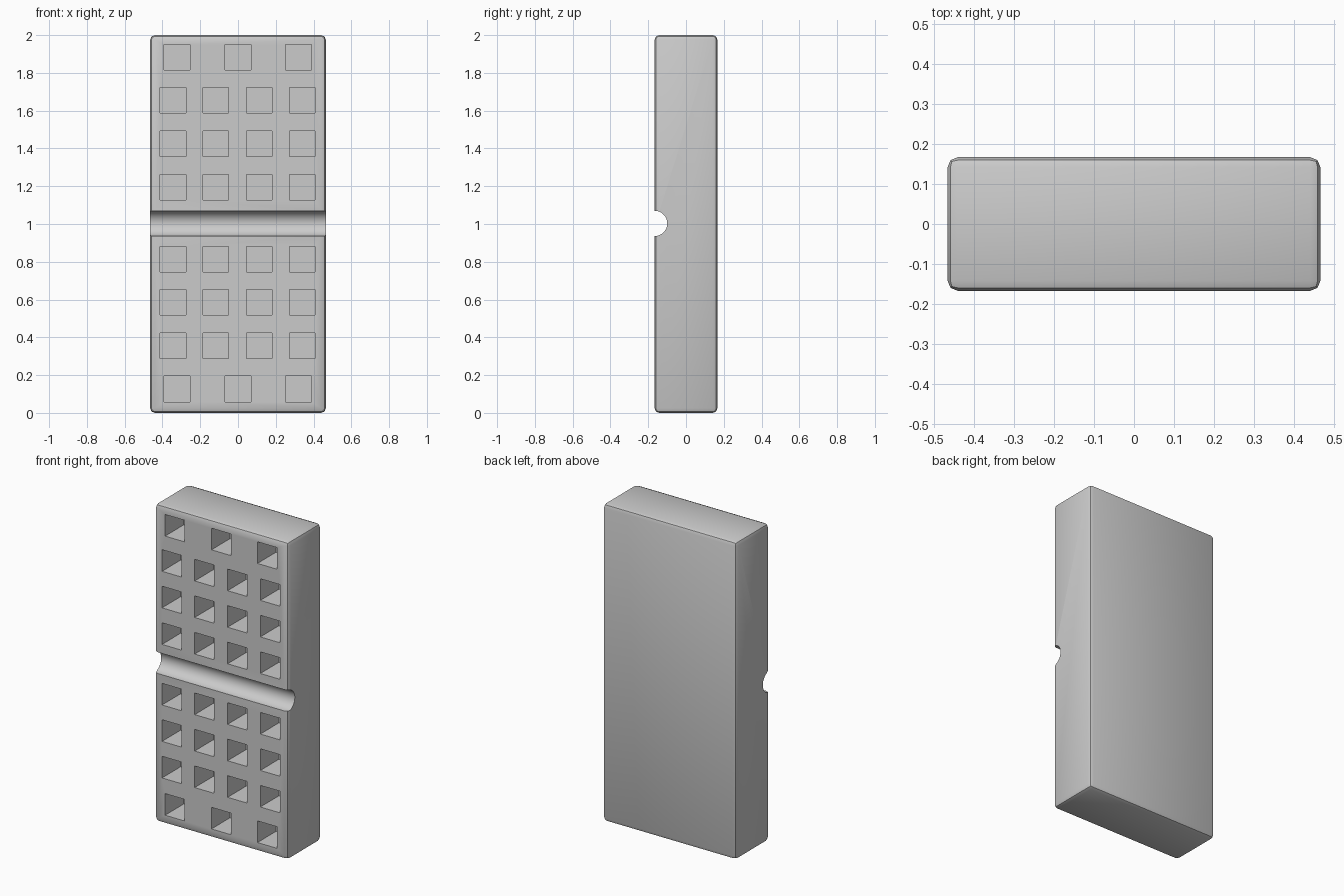
import bpy, bmesh, math
from mathutils import Matrix

if "Cube" in bpy.data.objects:
    bpy.data.objects.remove(bpy.data.objects["Cube"])

W, D, H = 0.93, 0.333, 2.0        # block size
FRONT = -D / 2
HOLE, DEPTH = 0.136, 0.185        # square pocket size and depth

grey = bpy.data.materials.new("plain grey")
grey.diffuse_color = (0.6, 0.6, 0.6, 1)
grey.use_nodes = True
grey.node_tree.nodes["Principled BSDF"].inputs["Base Color"].default_value = grey.diffuse_color


def make_object(name, bm):
    mesh = bpy.data.meshes.new(name)
    bm.to_mesh(mesh)
    bm.free()
    mesh.materials.append(grey)
    ob = bpy.data.objects.new(name, mesh)
    bpy.context.collection.objects.link(ob)
    return ob


def add_box(bm, centre, size):
    bmesh.ops.create_cube(bm, size=1, matrix=Matrix.Translation(centre) @ Matrix.Diagonal((*size, 1)))


# Block with small rounded edges
bm = bmesh.new()
add_box(bm, (0, 0, H / 2), (W, D, H))
bmesh.ops.bevel(bm, geom=bm.edges[:], offset=0.025, segments=2, profile=0.5, affect='EDGES')
block = make_object("block", bm)

# Square pockets: rows of three at the ends, rows of four between
three = (-0.323, 0.0, 0.32)
four = (-0.344, -0.117, 0.112, 0.34)
rows = [(1.882, three), (1.655, four), (1.425, four), (1.195, four),
        (0.814, four), (0.585, four), (0.355, four), (0.126, three)]
bm = bmesh.new()
for z, columns in rows:
    for x in columns:
        add_box(bm, (x, FRONT, z), (HOLE, 2 * DEPTH, HOLE))
pockets = make_object("pocket_cutter", bm)

# Round groove across the middle of the front
bm = bmesh.new()
bmesh.ops.create_cone(bm, cap_ends=True, segments=64, radius1=0.067, radius2=0.067, depth=W + 0.4,
                      matrix=Matrix.Translation((0, FRONT, 1.003)) @ Matrix.Rotation(math.pi / 2, 4, 'Y'))
groove = make_object("groove_cutter", bm)

# Cut the pockets and groove, then remove the cutters
bpy.context.view_layer.objects.active = block
block.select_set(True)
for cutter in (pockets, groove):
    cutter.hide_render = True
    mod = block.modifiers.new(cutter.name, 'BOOLEAN')
    mod.operation = 'DIFFERENCE'
    mod.solver = 'EXACT'
    mod.object = cutter
    bpy.ops.object.modifier_apply(modifier=mod.name)
    bpy.data.objects.remove(cutter)

bpy.ops.object.select_all(action='DESELECT')
block.select_set(True)
bpy.ops.object.shade_smooth_by_angle(angle=math.radians(30))
